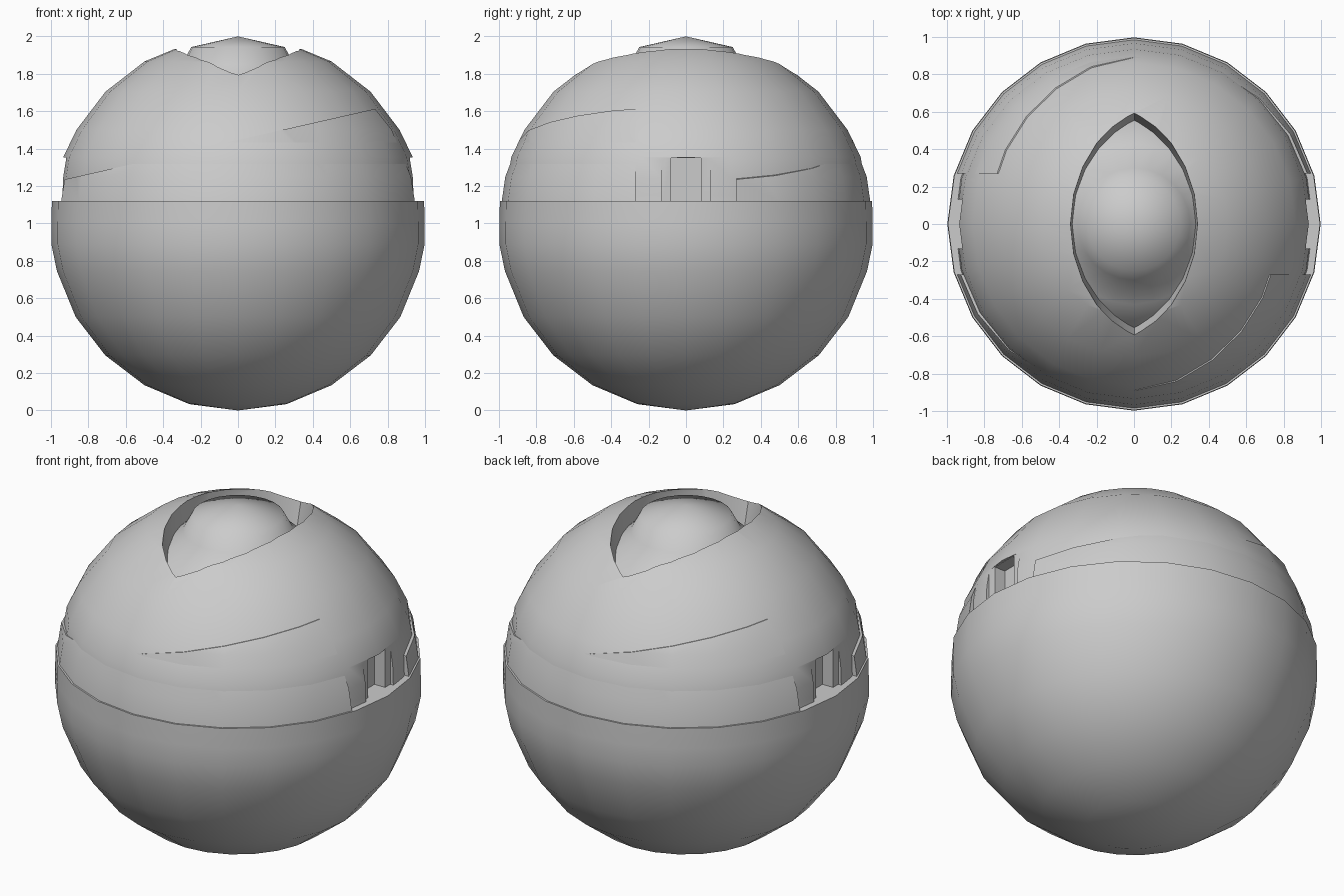
import bpy, bmesh
from math import sin, cos, pi, sqrt, radians
from mathutils import Vector

if "Cube" in bpy.data.objects:
    bpy.data.objects.remove(bpy.data.objects["Cube"])

SEG = 24

def finish(name, bm):
    bmesh.ops.recalc_face_normals(bm, faces=bm.faces[:])
    me = bpy.data.meshes.new(name)
    bm.to_mesh(me)
    bm.free()
    ob = bpy.data.objects.new(name, me)
    bpy.context.collection.objects.link(ob)
    return ob

def activate(ob):
    bpy.ops.object.select_all(action='DESELECT')
    ob.select_set(True)
    bpy.context.view_layer.objects.active = ob

def smooth(ob, angle=32):
    activate(ob)
    bpy.ops.object.shade_smooth_by_angle(angle=radians(angle))

def loft(bm, rings):
    """Bridge closed rings of points; a one-point ring is a pole. Open ends are capped."""
    vs = [[bm.verts.new(p) for p in r] for r in rings]
    for a, b in zip(vs, vs[1:]):
        n = max(len(a), len(b))
        for i in range(n):
            j = (i + 1) % n
            if len(a) == 1:
                bm.faces.new((a[0], b[i], b[j]))
            elif len(b) == 1:
                bm.faces.new((a[i], a[j], b[0]))
            else:
                bm.faces.new((a[i], a[j], b[j], b[i]))
    for r in (vs[0], vs[-1]):
        if len(r) > 2:
            bm.faces.new(r)

def lathe(profile):
    bm = bmesh.new()
    loft(bm, [[(0, 0, z)] if r == 0 else
              [(r * cos(2 * pi * i / SEG), r * sin(2 * pi * i / SEG), z) for i in range(SEG)]
              for r, z in profile])
    return bm

def trim(bm, point, normal):
    """Cut away the side the normal points to and close the hole."""
    res = bmesh.ops.bisect_plane(bm, geom=bm.verts[:] + bm.edges[:] + bm.faces[:], dist=1e-5,
                                 plane_co=point, plane_no=Vector(normal).normalized(), clear_outer=True)
    cut = [e for e in res['geom_cut'] if isinstance(e, bmesh.types.BMEdge)]
    bmesh.ops.holes_fill(bm, edges=cut, sides=0)

def subtract(ob, cutter):
    cutter.hide_render = True
    m = ob.modifiers.new("cut", 'BOOLEAN')
    m.operation, m.solver, m.object = 'DIFFERENCE', 'EXACT', cutter
    activate(ob)
    bpy.ops.object.modifier_apply(modifier=m.name)
    bpy.data.objects.remove(cutter)

def box(name, lo, hi):
    bm = bmesh.new()
    loft(bm, [[(lo[0], lo[1], z), (hi[0], lo[1], z), (hi[0], hi[1], z), (lo[0], hi[1], z)]
              for z in (lo[2], hi[2])])
    return finish(name, bm)

# lower bowl
smooth(finish("lower_body", lathe([(0, 0), (.26, .034), (.5, .135), (.71, .295), (.868, .5), (.968, .745),
                                   (.998, .89), (.998, 1.0), (.995, 1.12)])))

# upper shell
shell = finish("upper_shell", lathe([(.96, 1.1), (.955, 1.15), (.953, 1.24), (.934, 1.355), (.864, 1.5),
                                     (.708, 1.705), (.5, 1.866), (.259, 1.966), (0, 2.0)]))

# eye-shaped opening, slightly tapered downward
half = []
for k in range(13):
    y = -.612 * cos(pi * k / 12)
    half.append((max(0, (-.711 + sqrt(.5055 + 4.81 * (.3759 - y * y))) / 2.405), y))
lens = half + [(-x, y) for x, y in half[-2:0:-1]]
bm = bmesh.new()
loft(bm, [[(x * s, y * s, z) for x, y in lens] for s, z in ((.88, 1.58), (1.0, 1.87), (1.03, 2.1))])
subtract(shell, finish("opening_cutter", bm))

# stepped side notches
for s in (1, -1):
    for inner, w, top in ((.92, .13, 1.352), (.85, .08, 1.35)):
        a, b = sorted((s * inner, s * 1.2))
        subtract(shell, box("notch_cutter", (a, -w, 1.0), (b, w, top)))
smooth(shell)

# dome inside the opening
smooth(finish("inner_dome", lathe([(.6, 1.5), (.6, 1.61), (.43, 1.735), (.3, 1.85), (.25, 1.943), (0, 2.0)])), 55)

# two wrap-around panels with sloping top edges
for name, s in (("front_panel", 1), ("back_panel", -1)):
    bm = lathe([(.985, 1.12), (.966, 1.25), (.87, 1.502), (.713, 1.71), (.5, 1.85)])
    trim(bm, (0, -.27 * s, 1.2), (0, s, 0))
    trim(bm, (-.95 * s, 0, 1.23), (-.2275 * s, 0, 1))
    smooth(finish(name, bm))
